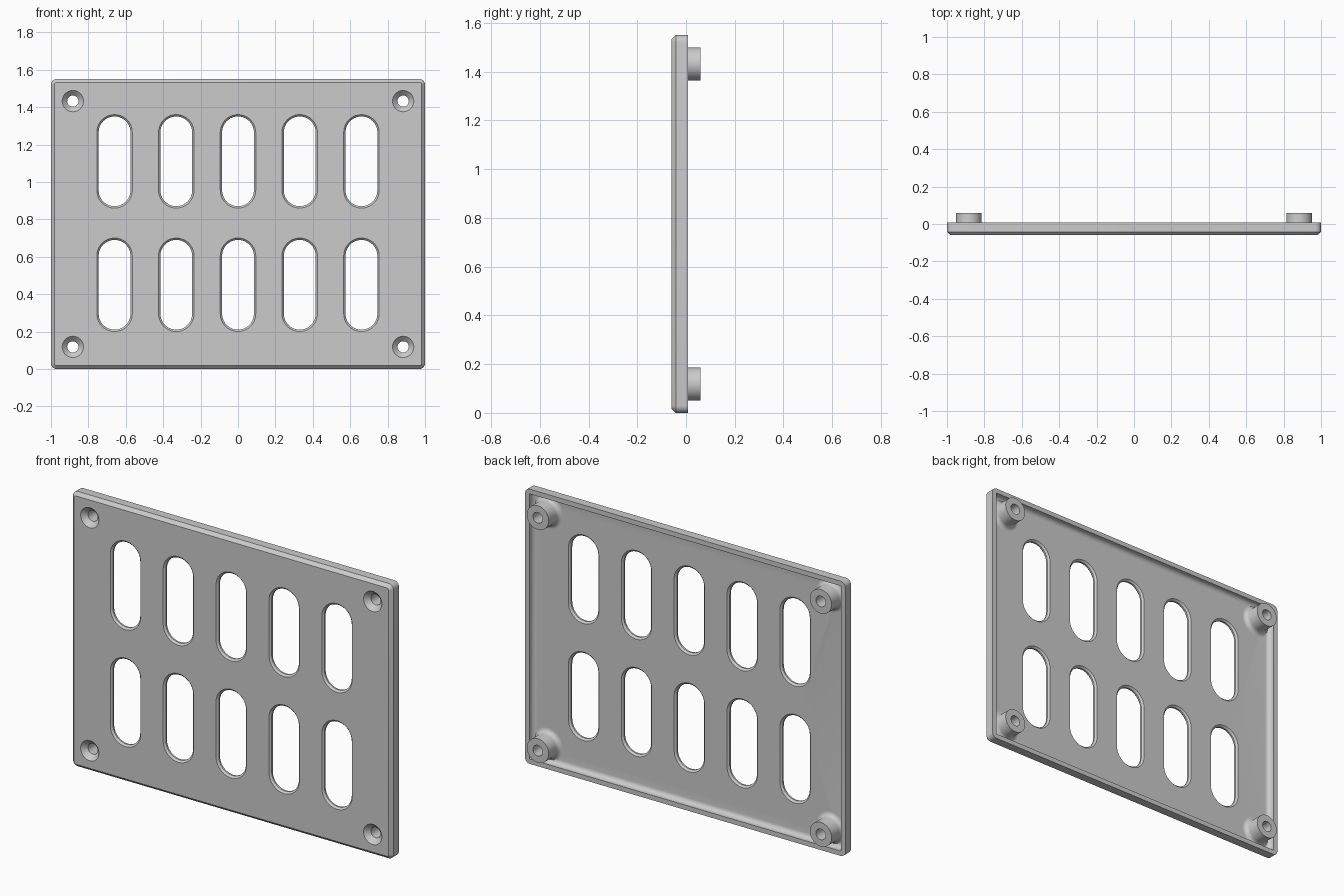
import bpy, bmesh, math

cube = bpy.data.objects.get("Cube")
if cube:
    bpy.data.objects.remove(cube, do_unlink=True)

WIDTH, HEIGHT = 2.0, 1.55
FRONT, FLOOR, RIM, POST_END = -0.06, -0.03, 0.0075, 0.06
FILLET = 0.025

grey = bpy.data.materials.new("plain grey")
grey.use_nodes = True
grey.diffuse_color = (0.6, 0.6, 0.6, 1)
bsdf = grey.node_tree.nodes["Principled BSDF"]
bsdf.inputs["Base Color"].default_value = grey.diffuse_color
bsdf.inputs["Roughness"].default_value = 0.6


def outline(cx, cz, half_w, half_h, radius, steps):
    """Rounded rectangle in the xz plane; also gives circles and slots."""
    points = []
    for corner, (sx, sz) in enumerate([(1, 1), (-1, 1), (-1, -1), (1, -1)]):
        for i in range(steps + 1):
            a = math.pi / 2 * (corner + i / steps)
            points.append((cx + sx * (half_w - radius) + radius * math.cos(a),
                           cz + sz * (half_h - radius) + radius * math.sin(a)))
    return points


def loft(name, profile, cx, cz, half_w, half_h, radius, steps):
    """Solid through outlines given as (inset, y), capped at both ends."""
    bm = bmesh.new()
    rings = []
    for inset, y in profile:
        shape = outline(cx, cz, half_w - inset, half_h - inset,
                        max(radius - inset, 0.004), steps)
        rings.append([bm.verts.new((x, y, z)) for x, z in shape])
    for a, b in zip(rings, rings[1:]):
        for i in range(len(a)):
            j = (i + 1) % len(a)
            bm.faces.new((a[i], a[j], b[j], b[i]))
    bm.faces.new(rings[0])
    bm.faces.new(rings[-1])
    bmesh.ops.remove_doubles(bm, verts=bm.verts, dist=0.00005)
    bmesh.ops.recalc_face_normals(bm, faces=bm.faces)
    mesh = bpy.data.meshes.new(name)
    bm.to_mesh(mesh)
    bm.free()
    mesh.materials.append(grey)
    obj = bpy.data.objects.new(name, mesh)
    bpy.context.collection.objects.link(obj)
    return obj


def turned(name, profile, cx, cz):
    """Round solid from (radius, y) pairs."""
    return loft(name, [(1 - r, y) for r, y in profile], cx, cz, 1, 1, 1, 12)


def cut(obj, cutter):
    mod = obj.modifiers.new("cut", 'BOOLEAN')
    mod.operation, mod.solver, mod.object = 'DIFFERENCE', 'EXACT', cutter
    bpy.context.view_layer.objects.active = obj
    bpy.ops.object.modifier_apply(modifier=mod.name)


def fillet(start, y, sign):
    """Concave quarter round leading from a wall down to the floor."""
    angles = [math.pi / 2 * i / 6 for i in range(7)]
    return [(start + sign * FILLET * (1 - math.cos(a)),
             y + FILLET * (1 - math.sin(a))) for a in angles]


# Tray-shaped panel: chamfered front edge, back rim, filleted recess
rim = 0.027
panel = loft("vent_panel",
             [(0.018, FRONT), (0, FRONT + 0.018), (0, RIM), (rim, RIM)]
             + fillet(rim, FLOOR, 1),
             0, HEIGHT / 2, WIDTH / 2, HEIGHT / 2, 0.03, 6)

# Vent slots, chamfered on both sides
c, over = 0.01, 0.01
slot_profile = [(-over, FRONT - over), (c, FRONT + c),
                (c, FLOOR - c), (-over, FLOOR + over)]
for column in range(-2, 3):
    for z in (0.45, 1.11):
        cutter = loft("slot_cutter", slot_profile, column * 0.33, z,
                      0.095, 0.25, 0.095, 10)
        cut(panel, cutter)
        bpy.data.objects.remove(cutter, do_unlink=True)

# Corner posts with flared feet and countersunk screw holes
post_r, hole_r, sink_r = 0.068, 0.03, 0.057
parts = [panel]
foot = [(r, y) for r, y in reversed(fillet(post_r, FLOOR, 1))]
foot = [(post_r + FILLET, FLOOR - 0.004)] + [
    (post_r + FILLET * (1 - math.cos(a)), FLOOR + FILLET * (1 - math.sin(a)))
    for a in [math.pi / 2 * (6 - i) / 6 for i in range(7)]]
for side, sx in (("left", 1), ("right", -1)):
    for level, sz in (("lower", -1), ("upper", 1)):
        x, z = sx * 0.883, HEIGHT / 2 + sz * 0.657
        post = turned(f"{level}_{side}_post", foot + [(post_r, POST_END)], x, z)
        cutter = turned("screw_cutter",
                        [(sink_r + 0.01, FRONT - 0.01), (hole_r, FRONT + 0.027),
                         (hole_r, POST_END + 0.02)], x, z)
        cut(panel, cutter)
        cut(post, cutter)
        bpy.data.objects.remove(cutter, do_unlink=True)
        parts.append(post)

# Smooth the curved walls, keep edges crisp
bpy.ops.object.select_all(action='DESELECT')
for part in parts:
    part.select_set(True)
bpy.context.view_layer.objects.active = panel
bpy.ops.object.shade_smooth_by_angle(angle=math.radians(30))
